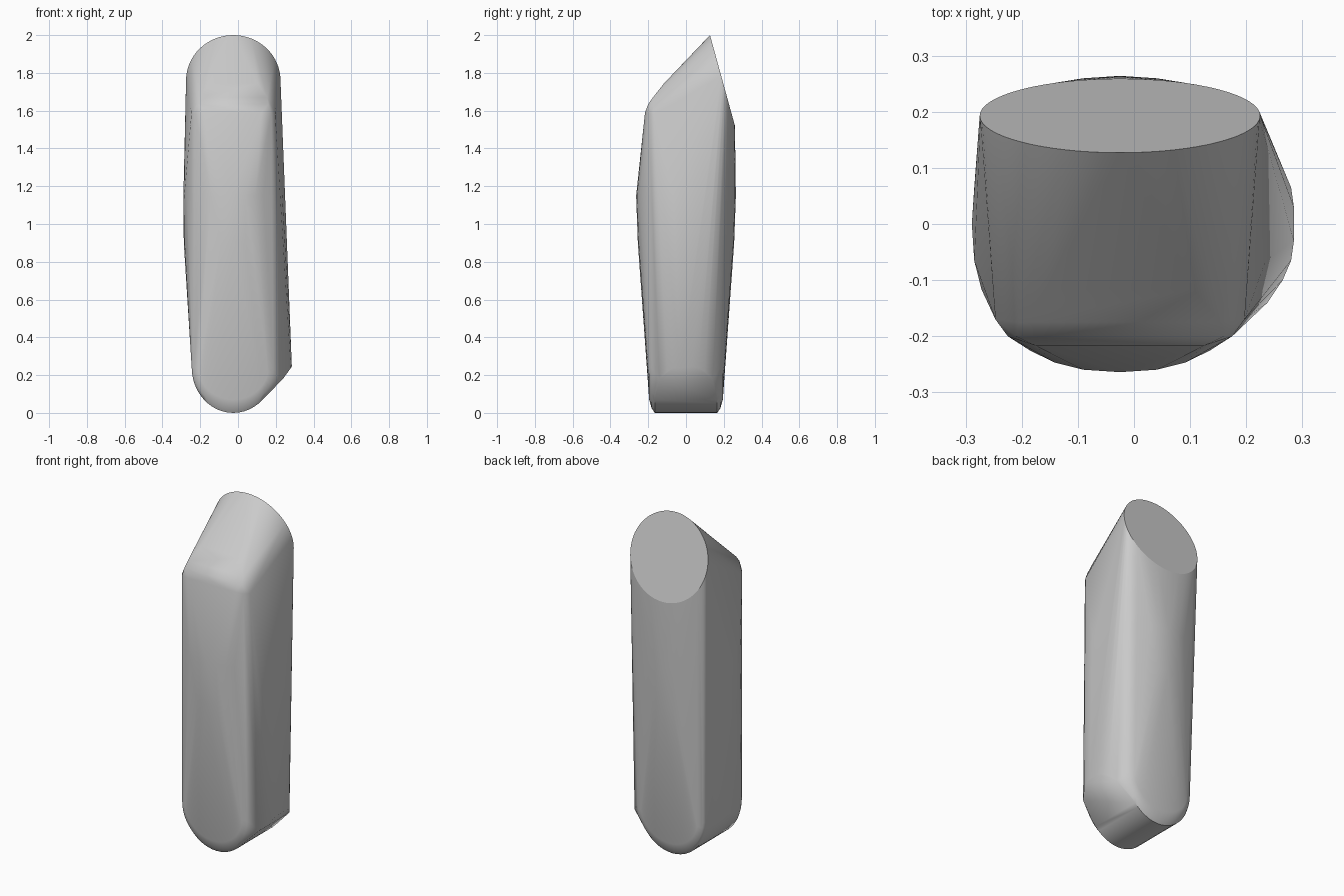
import bpy, bmesh
from math import sin, cos, pi, radians, copysign
from mathutils import Vector

if "Cube" in bpy.data.objects:
    bpy.data.objects.remove(bpy.data.objects["Cube"])

CX = -0.025  # axis of the peg in x
points = []


def add(x, y, z):
    points.append(Vector((x, y, z)))


def section(z, a, b, power, count=32):
    """Rounded-square horizontal section of the body."""
    for i in range(count):
        t = 2 * pi * i / count
        c, s = cos(t), sin(t)
        add(CX + a * copysign(abs(c) ** (2 / power), c),
            b * copysign(abs(s) ** (2 / power), s), z)


# Slanted round cut at the top
cut_centre = Vector((CX, 0.193, 1.76))
cut_normal = Vector((0, 0.24, 0.066)).normalized()
for i in range(64):
    t = 2 * pi * i / 64
    add(CX + 0.25 * cos(t), 0.193 - 0.066 * sin(t), 1.76 + 0.24 * sin(t))

# Body, widest around the middle
section(1.15, 0.264, 0.264, 2.35)
section(0.9, 0.262, 0.255, 2.35)

# Sloping front shoulder
for y, z, half in ((-0.17, 1.58, 0.222), (-0.2, 1.585, 0.2), (-0.217, 1.59, 0.15),
                   (-0.2, 1.635, 0.185), (-0.175, 1.67, 0.18), (-0.116, 1.745, 0.13)):
    for side in (-1, 1):
        add(CX + side * half, y, z)

# Half-round foot, with softened front and back rims
for y, rx, rz in ((0.165, 0.22, 0.24), (0.182, 0.212, 0.215), (0.195, 0.185, 0.17)):
    for i in range(25):
        t = pi + pi * i / 24
        for side in (-1, 1):
            add(CX + rx * cos(t), side * y, 0.24 + rz * sin(t))

# Bulge where the foot meets the left side
for x, y, z in ((0.285, 0.03, 0.245), (0.28, 0.065, 0.238),
                (0.265, 0.1, 0.218), (0.238, 0.14, 0.18)):
    for side in (-1, 1):
        add(x, side * y, z)

# Wrap the outline points in one closed skin
bm = bmesh.new()
for p in points:
    bm.verts.new(p)
bmesh.ops.convex_hull(bm, input=bm.verts[:], use_existing_faces=False)
bmesh.ops.delete(bm, geom=[v for v in bm.verts if not v.link_faces], context='VERTS')
bmesh.ops.dissolve_limit(bm, angle_limit=radians(0.5), verts=bm.verts[:], edges=bm.edges[:])
bmesh.ops.recalc_face_normals(bm, faces=bm.faces[:])

# Smooth skin with a crisp rim round the cut
for f in bm.faces:
    f.smooth = True
for e in bm.edges:
    if len(e.link_faces) == 2 and e.calc_face_angle() > radians(42):
        e.smooth = False
for f in bm.faces:
    if f.normal.dot(cut_normal) > 0.999 and abs((f.calc_center_median() - cut_centre).dot(cut_normal)) < 0.005:
        f.smooth = False
        for e in f.edges:
            e.smooth = False

mesh = bpy.data.meshes.new("peg_body")
bm.to_mesh(mesh)
bm.free()
peg = bpy.data.objects.new("peg_body", mesh)
bpy.context.collection.objects.link(peg)

grey = bpy.data.materials.new("plain grey")
grey.use_nodes = True
colour = (0.6, 0.6, 0.6, 1)
grey.diffuse_color = colour
grey.node_tree.nodes["Principled BSDF"].inputs["Base Color"].default_value = colour
mesh.materials.append(grey)
